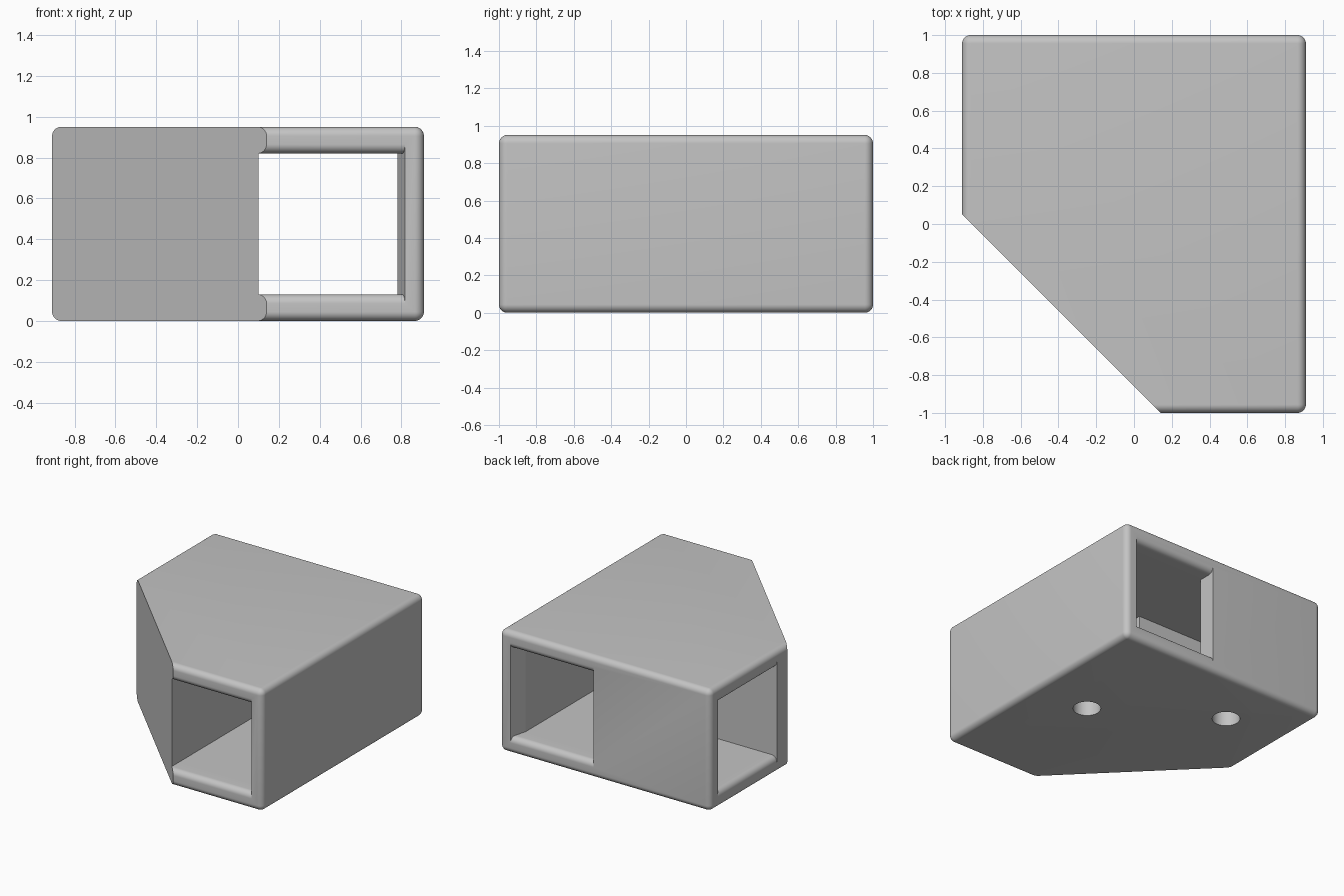
import bpy, bmesh, math
from mathutils import Matrix, Vector

W, D, H = 1.82, 2.0, 0.95      # outer block
R = 0.045                      # edge rounding
LOW, HIGH = 0.13, 0.82         # tunnel floor and ceiling
WALL, FLARE = 0.135, 0.037     # wall depth and slant of the tunnel mouths
STEPS = 10

if "Cube" in bpy.data.objects:
    bpy.data.objects.remove(bpy.data.objects["Cube"])

grey = bpy.data.materials.new("plain grey")
grey.use_nodes = True
colour = (0.55, 0.55, 0.55, 1)
grey.diffuse_color = colour
grey.node_tree.nodes["Principled BSDF"].inputs["Base Color"].default_value = colour


def add_object(name, bm):
    bmesh.ops.recalc_face_normals(bm, faces=bm.faces)
    mesh = bpy.data.meshes.new(name)
    bm.to_mesh(mesh)
    bm.free()
    mesh.materials.append(grey)
    obj = bpy.data.objects.new(name, mesh)
    bpy.context.collection.objects.link(obj)
    return obj


def loft(name, rings):
    """Closed solid through a list of rings of equal length."""
    bm = bmesh.new()
    rows = [[bm.verts.new(p) for p in ring] for ring in rings]
    n = len(rows[0])
    for a, b in zip(rows, rows[1:]):
        for i in range(n):
            j = (i + 1) % n
            bm.faces.new((a[i], a[j], b[j], b[i]))
    bm.faces.new(rows[0])
    bm.faces.new(rows[-1])
    return add_object(name, bm)


def mouth():
    """Depth, rounding and slant of a tunnel mouth, from the outside in."""
    depths = [R * (1 - math.cos(math.pi / 2 * i / STEPS)) for i in range(STEPS + 1)]
    lips = [R * (1 - math.sin(math.pi / 2 * i / STEPS)) for i in range(STEPS + 1)]
    stations = [(-0.05, R, FLARE)]
    stations += [(d, l, FLARE * (1 - d / WALL)) for d, l in zip(depths, lips)]
    return stations + [(WALL, 0, 0)]


def section(place, t, lo, hi, lip, flare):
    """Rectangle across a tunnel at distance t along its axis."""
    corners = ((lo, LOW - lip), (hi + flare, LOW - lip),
               (hi + flare, HIGH + lip), (lo, HIGH + lip))
    return [place(t, side, z) for side, z in corners]


def cut(body, cutter):
    mod = body.modifiers.new("cut", 'BOOLEAN')
    mod.operation = 'DIFFERENCE'
    mod.solver = 'EXACT'
    mod.object = cutter
    bpy.context.view_layer.objects.active = body
    bpy.ops.object.modifier_apply(modifier=mod.name)
    bpy.data.objects.remove(cutter)


# rounded block
bm = bmesh.new()
bmesh.ops.create_cube(bm, size=1, matrix=Matrix.Translation((0, 0, H / 2))
                      @ Matrix.Diagonal((W, D, H, 1)))
bmesh.ops.bevel(bm, geom=bm.edges[:], offset=R, segments=STEPS,
                profile=0.5, affect='EDGES', clamp_overlap=True)
block = add_object("junction_block", bm)

# slanted front corner
corner = [(-1.41, 0.55), (0.63, -1.49), (-1.41, -1.49)]
cut(block, loft("corner_cutter", [[(x, y, z) for x, y in corner] for z in (-1, 2)]))

# straight tunnel, front to back
front = [section(lambda t, s, z: (s, t, z), d - D / 2, 0.10, 0.78, l, f)
         for d, l, f in mouth()]
back = [[(x, -y, z) for x, y, z in ring] for ring in reversed(front)]
cut(block, loft("straight_tunnel_cutter", front + back))

# side tunnel joining the straight one
side = [section(lambda t, s, z: (t, s, z), d - W / 2, 0.18, 0.865, l, f)
        for d, l, f in mouth()]
side.append(section(lambda t, s, z: (t, s, z), 0.4, 0.18, 0.865, 0, 0))
cut(block, loft("side_tunnel_cutter", side))

# round holes through the floor
for x, y in ((0.45, 0.01), (-0.41, 0.54)):
    bm = bmesh.new()
    bmesh.ops.create_cone(bm, cap_ends=True, segments=48, radius1=0.1, radius2=0.1,
                          depth=0.4, matrix=Matrix.Translation((x, y, 0)))
    cut(block, add_object("hole_cutter", bm))

bpy.ops.object.select_all(action='DESELECT')
block.select_set(True)
bpy.context.view_layer.objects.active = block
bpy.ops.object.shade_smooth_by_angle(angle=math.radians(13))
